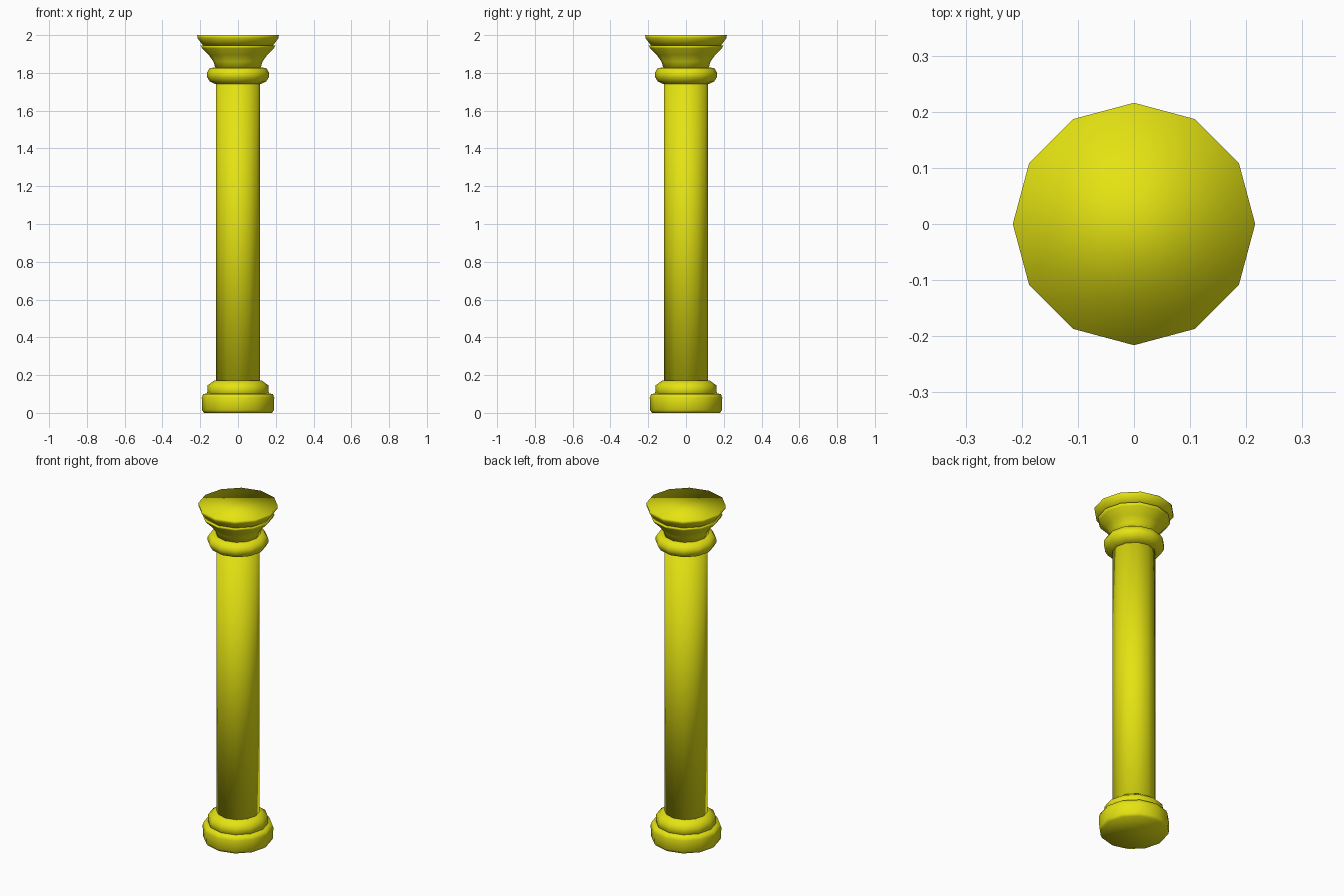
import bpy
import bmesh
from math import cos, sin, tau

SIDES = 12

cube = bpy.data.objects.get("Cube")
if cube:
    bpy.data.objects.remove(cube, do_unlink=True)

yellow = bpy.data.materials.new("yellow")
yellow.use_nodes = True
color = (0.78, 0.77, 0.006, 1)
yellow.diffuse_color = color
yellow.node_tree.nodes["Principled BSDF"].inputs["Base Color"].default_value = color


def turned(name, profile):
    """Closed smooth solid turned about z from (radius, height) points, bottom first."""
    bm = bmesh.new()
    rings = [[bm.verts.new((r * cos(tau * i / SIDES), r * sin(tau * i / SIDES), z))
              for i in range(SIDES)] for r, z in profile]
    for low, high in zip(rings, rings[1:]):
        for i in range(SIDES):
            j = (i + 1) % SIDES
            bm.faces.new((low[i], low[j], high[j], high[i]))
    bm.faces.new(rings[0][::-1])
    bm.faces.new(rings[-1])
    for face in bm.faces:
        face.smooth = True
    mesh = bpy.data.meshes.new(name)
    bm.to_mesh(mesh)
    bm.free()
    mesh.materials.append(yellow)
    obj = bpy.data.objects.new(name, mesh)
    bpy.context.collection.objects.link(obj)
    return obj


# Base: wide plinth with a smaller step above it
turned("base_plinth", [(0.18, 0), (0.19, 0.015), (0.192, 0.08), (0.185, 0.1), (0.15, 0.105)])
turned("base_step", [(0.15, 0.09), (0.163, 0.1), (0.162, 0.145), (0.125, 0.172)])

# Plain shaft
turned("shaft", [(0.117, 0.1), (0.117, 1.8)])

# Rounded collar under the capital
turned("collar", [(0.118, 1.74), (0.15, 1.755), (0.165, 1.78), (0.165, 1.8),
                  (0.15, 1.825), (0.118, 1.83)])

# Flared capital and its top slab
turned("capital", [(0.118, 1.82), (0.13, 1.86), (0.155, 1.895), (0.19, 1.93), (0.198, 1.945)])
turned("top_slab", [(0.185, 1.945), (0.215, 1.985), (0.216, 2)])
